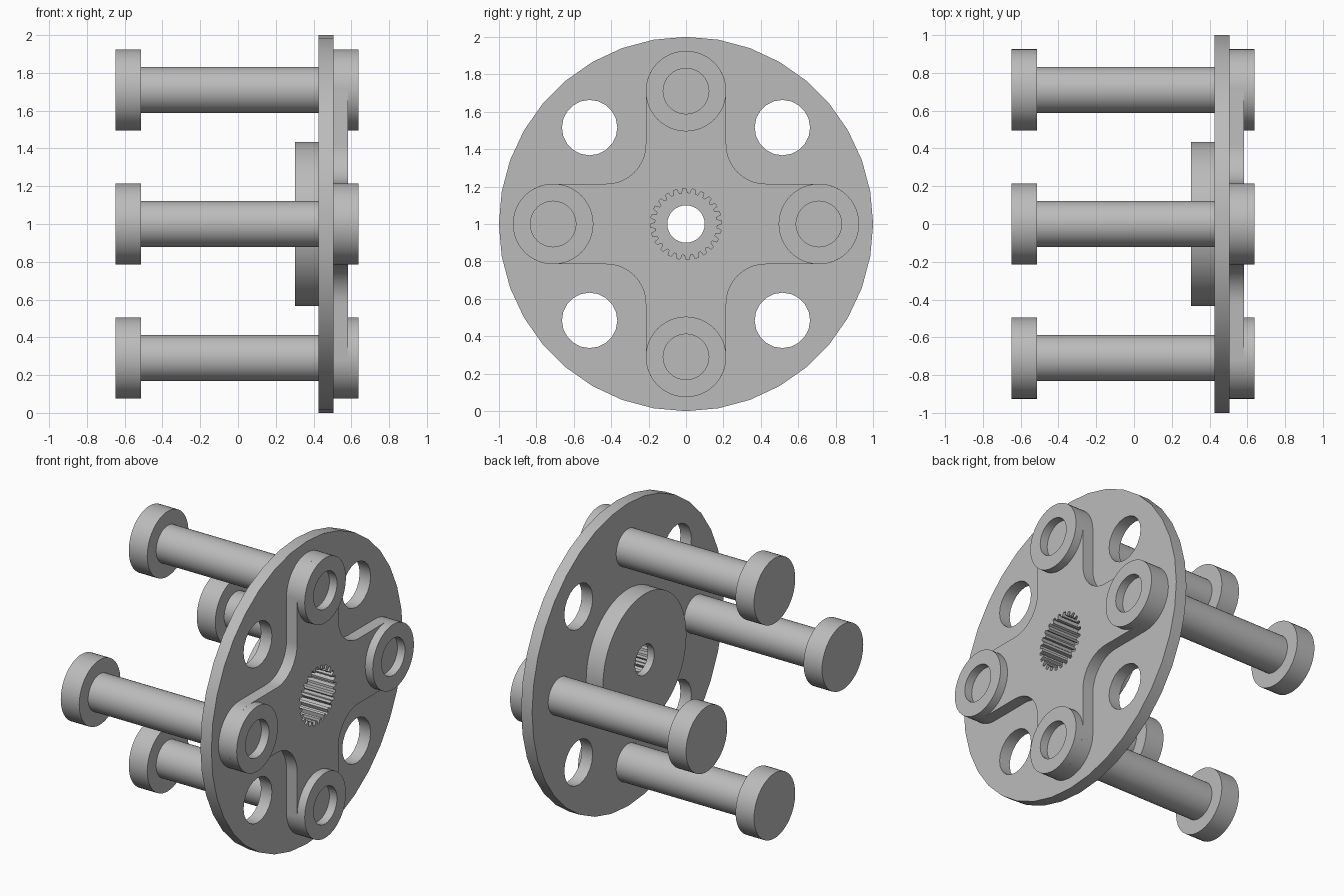
import bpy, bmesh, math
from math import cos, sin, pi

default = bpy.data.objects.get("Cube")
if default:
    bpy.data.objects.remove(default)

steel = bpy.data.materials.new("grey steel")
GREY = (0.5, 0.5, 0.5, 1)
steel.diffuse_color = GREY
steel.use_nodes = True
steel.node_tree.nodes["Principled BSDF"].inputs["Base Color"].default_value = GREY

AXIS_Z = 1.0      # height of the wheel axis
PIN_R = 0.71      # distance of the pins from the axis


def circle(radius, sides, y=0.0, z=0.0):
    return [(y + radius * cos(2 * pi * i / sides), z + radius * sin(2 * pi * i / sides))
            for i in range(sides)]


def extrude(name, outline, x0, x1):
    """Prism from a (y, z) outline around the axis, running from x0 to x1."""
    bm = bmesh.new()
    ends = [[bm.verts.new((x, y, z + AXIS_Z)) for y, z in outline] for x in (x0, x1)]
    for ring in ends:
        bm.faces.new(ring)
    n = len(outline)
    for i in range(n):
        j = (i + 1) % n
        bm.faces.new((ends[0][i], ends[0][j], ends[1][j], ends[1][i]))
    bmesh.ops.recalc_face_normals(bm, faces=bm.faces)
    mesh = bpy.data.meshes.new(name)
    bm.to_mesh(mesh)
    bm.free()
    mesh.materials.append(steel)
    obj = bpy.data.objects.new(name, mesh)
    bpy.context.collection.objects.link(obj)
    return obj


def cut(obj, cutters):
    """Subtract the cutters and bake the result into the part."""
    for cutter in cutters:
        mod = obj.modifiers.new("cut", 'BOOLEAN')
        mod.operation, mod.solver, mod.object = 'DIFFERENCE', 'EXACT', cutter
    bpy.context.view_layer.update()
    graph = bpy.context.evaluated_depsgraph_get()
    baked = bpy.data.meshes.new_from_object(obj.evaluated_get(graph))
    obj.modifiers.clear()
    obj.data = baked


def smooth(obj, angle=30):
    bpy.ops.object.select_all(action='DESELECT')
    obj.select_set(True)
    bpy.context.view_layer.objects.active = obj
    bpy.ops.object.shade_smooth_by_angle(angle=math.radians(angle))


# Cutters: toothed socket, shaft hole and four lightening holes
teeth = []
for i in range(24):
    for step, r in ((0, 0.19), (0.35, 0.19), (0.5, 0.165), (0.85, 0.165)):
        a = 2 * pi * (i + step) / 24
        teeth.append((r * cos(a), r * sin(a)))
socket = extrude("socket_cutter", teeth, 0.35, 0.8)
bore = extrude("bore_cutter", circle(0.1, 32), 0.1, 0.8)
holes = [extrude("hole_cutter", circle(0.148, 20, 0.515 * sy, 0.515 * sz), 0.3, 0.8)
         for sy in (-1, 1) for sz in (-1, 1)]

# Round plate
disc = extrude("wheel_disc", circle(1.0, 36), 0.425, 0.505)
cut(disc, [socket] + holes)
smooth(disc, 25)

# Rear hub
hub = extrude("rear_hub", circle(0.435, 64), 0.302, 0.425)
cut(hub, [socket, bore])
smooth(hub)

# Four-armed plate with rounded tips and filleted inner corners
ARM, FILLET = 0.215, 0.21
corner = ARM + FILLET
cross = []
for q in range(4):
    turn = q * pi / 2
    quarter = [(PIN_R + ARM * cos(a), ARM * sin(a))
               for a in (-pi / 2 + pi * i / 20 for i in range(21))]
    quarter += [(corner + FILLET * cos(a), corner + FILLET * sin(a))
                for a in (-pi / 2 - pi / 2 * i / 10 for i in range(11))]
    cross += [(y * cos(turn) - z * sin(turn), y * sin(turn) + z * cos(turn))
              for y, z in quarter]
arms = extrude("cross_plate", cross, 0.505, 0.583)
cut(arms, [socket])
smooth(arms)

# Pins: boss with a recess, shaft and end cap, one per arm
for name, y, z in (("back", PIN_R, 0), ("top", 0, PIN_R),
                   ("front", -PIN_R, 0), ("bottom", 0, -PIN_R)):
    recess = extrude("recess_cutter", circle(0.122, 32, y, z), 0.575, 0.8)
    boss = extrude(name + "_boss", circle(ARM, 48, y, z), 0.51, 0.638)
    cut(boss, [recess])
    bpy.data.objects.remove(recess)
    shaft = extrude(name + "_shaft", circle(0.122, 40, y, z), -0.515, 0.43)
    cap = extrude(name + "_cap", circle(ARM, 48, y, z), -0.648, -0.513)
    for part in (boss, shaft, cap):
        smooth(part)

for cutter in [socket, bore] + holes:
    bpy.data.objects.remove(cutter)
